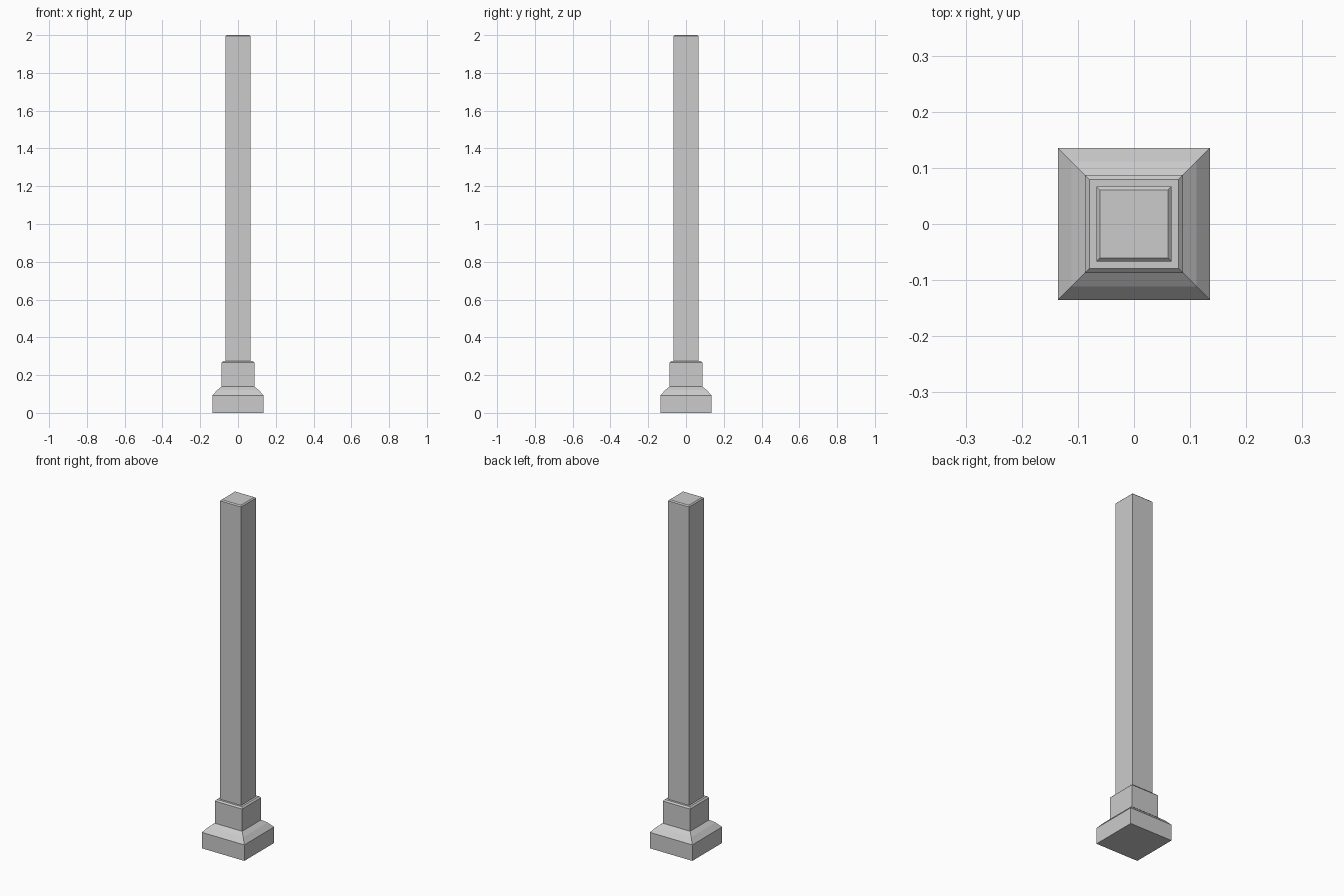
import bpy, bmesh

if "Cube" in bpy.data.objects:
    bpy.data.objects.remove(bpy.data.objects["Cube"])


def square_stack(name, profile):
    """Loft square rings of (half width, height) into a closed solid."""
    bm = bmesh.new()
    rings = [[bm.verts.new((sx * r, sy * r, z))
              for sx, sy in ((-1, -1), (1, -1), (1, 1), (-1, 1))]
             for r, z in profile]
    for a, b in zip(rings, rings[1:]):
        for i in range(4):
            j = (i + 1) % 4
            bm.faces.new((a[i], a[j], b[j], b[i]))
    bm.faces.new(rings[0][::-1])
    bm.faces.new(rings[-1])
    mesh = bpy.data.meshes.new(name)
    bm.to_mesh(mesh)
    bm.free()
    obj = bpy.data.objects.new(name, mesh)
    bpy.context.collection.objects.link(obj)
    return obj


# Plinth with sloped shoulder, collar with chamfer, then the tall shaft
square_stack("square_post", [
    (0.1355, 0.0), (0.1355, 0.092),
    (0.111, 0.120), (0.087, 0.139),
    (0.087, 0.267), (0.079, 0.275),
    (0.067, 0.275), (0.067, 1.994),
    (0.061, 2.0),
])
